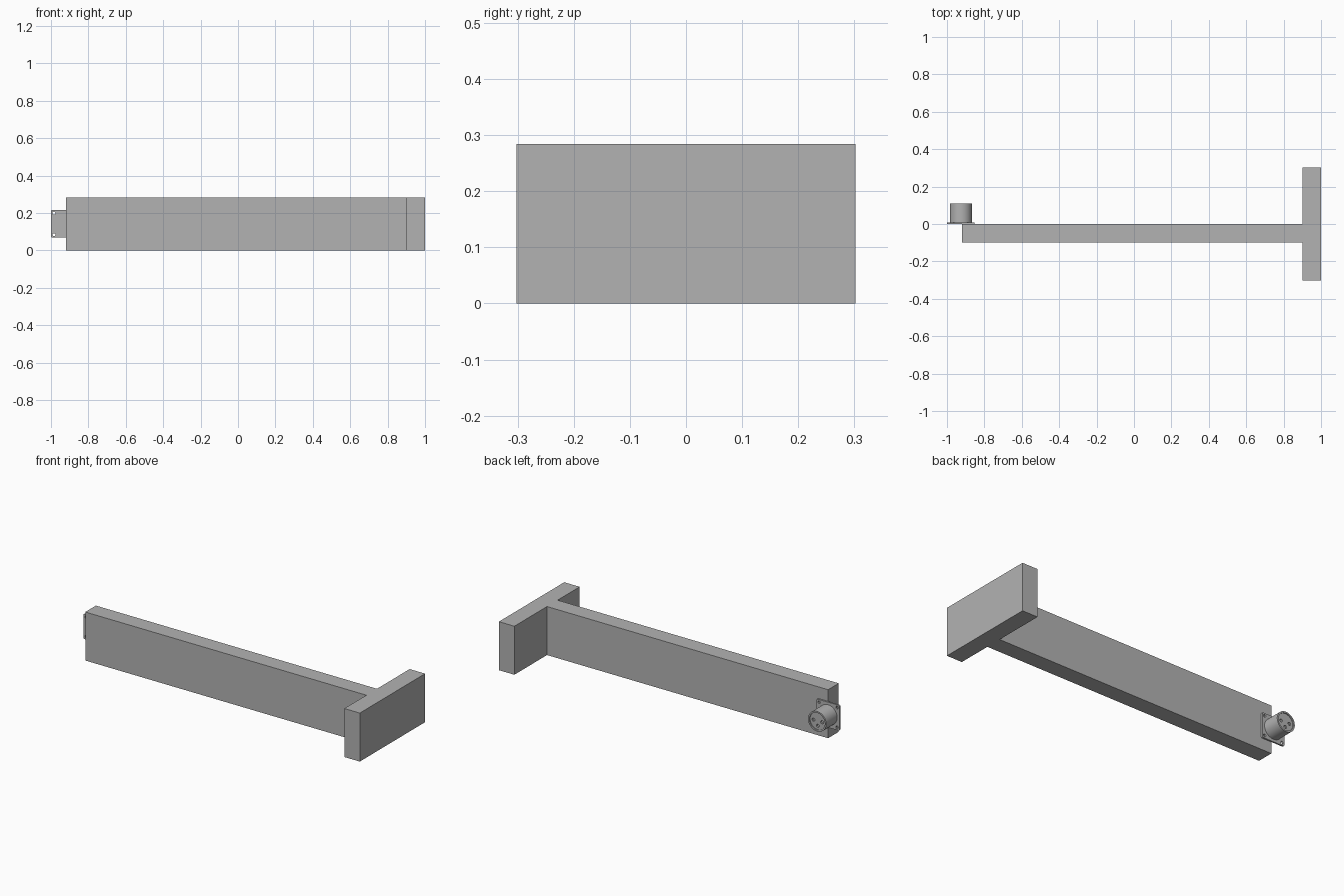
import bpy
import bmesh
from math import sin, cos, radians, pi
from mathutils import Matrix, Vector

cube = bpy.data.objects.get("Cube")
if cube:
    bpy.data.objects.remove(cube, do_unlink=True)

GREY = (0.45, 0.45, 0.45, 1)
grey = bpy.data.materials.new("plain grey")
grey.use_nodes = True
grey.diffuse_color = GREY
grey.node_tree.nodes["Principled BSDF"].inputs["Base Color"].default_value = GREY

CX, CZ = -0.926, 0.142   # connector axis


def finish(name, bm):
    bmesh.ops.recalc_face_normals(bm, faces=bm.faces)
    mesh = bpy.data.meshes.new(name)
    bm.to_mesh(mesh)
    bm.free()
    mesh.materials.append(grey)
    obj = bpy.data.objects.new(name, mesh)
    bpy.context.collection.objects.link(obj)
    return obj


def prism(name, outline, offset):
    """Extrude a closed outline of 3D points along an offset."""
    bm = bmesh.new()
    face = bm.faces.new([bm.verts.new(p) for p in outline])
    new = bmesh.ops.extrude_face_region(bm, geom=[face])["geom"]
    verts = [v for v in new if isinstance(v, bmesh.types.BMVert)]
    bmesh.ops.translate(bm, verts=verts, vec=offset)
    return finish(name, bm)


def add_disc(bm, x, z, r, y0, y1, sides):
    """Cylinder lying along y."""
    place = Matrix.Translation((x, (y0 + y1) / 2, z)) @ Matrix.Rotation(pi / 2, 4, "X")
    bmesh.ops.create_cone(bm, cap_ends=True, segments=sides, radius1=r,
                          radius2=r, depth=y1 - y0, matrix=place)


def cut(obj, name, holes):
    bm = bmesh.new()
    for hole in holes:
        add_disc(bm, *hole)
    cutter = finish(name, bm)
    cutter.hide_render = True
    cutter.hide_viewport = True
    mod = obj.modifiers.new("holes", "BOOLEAN")
    mod.operation = "DIFFERENCE"
    mod.solver = "EXACT"
    mod.object = cutter


def smooth(obj):
    bpy.ops.object.select_all(action="DESELECT")
    obj.select_set(True)
    bpy.context.view_layer.objects.active = obj
    bpy.ops.object.shade_smooth_by_angle(angle=radians(30))


# T-shaped wall: long beam with a cross piece at its left end
plan = [(-0.92, -0.098), (0.9, -0.098), (0.9, -0.302), (1, -0.302),
        (1, 0.302), (0.9, 0.302), (0.9, 0), (-0.92, 0)]
prism("wall", [(x, y, 0) for x, y in plan], Vector((0, 0, 0.284)))

# Square mounting flange with rounded corners and four screw holes
HALF, ROUND = 0.074, 0.007
outline = []
for quarter, (sx, sz) in enumerate([(1, 1), (-1, 1), (-1, -1), (1, -1)]):
    for step in range(5):
        a = (quarter + step / 4) * pi / 2
        outline.append((CX + sx * (HALF - ROUND) + ROUND * cos(a), 0,
                        CZ + sz * (HALF - ROUND) + ROUND * sin(a)))
flange = prism("connector_flange", outline, Vector((0, 0.009, 0)))
cut(flange, "screw_hole_cutter",
    [(CX + sx * 0.058, CZ + sz * 0.058, 0.008, -0.02, 0.03, 20)
     for sx in (-1, 1) for sz in (-1, 1)])

# Round shell with a recessed mouth
bm = bmesh.new()
add_disc(bm, CX, CZ, 0.059, 0.009, 0.11, 48)
shell = finish("connector_shell", bm)
cut(shell, "mouth_cutter", [(CX, CZ, 0.05, 0.095, 0.13, 48)])
smooth(shell)

# Insert in the mouth with three contact holes
bm = bmesh.new()
add_disc(bm, CX, CZ, 0.0499, 0.094, 0.104, 48)
insert = finish("connector_insert", bm)
cut(insert, "contact_hole_cutter",
    [(CX + 0.028 * cos(radians(a)), CZ + 0.028 * sin(radians(a)), 0.009, 0.08, 0.13, 20)
     for a in (0, 180, 270)])
smooth(insert)
